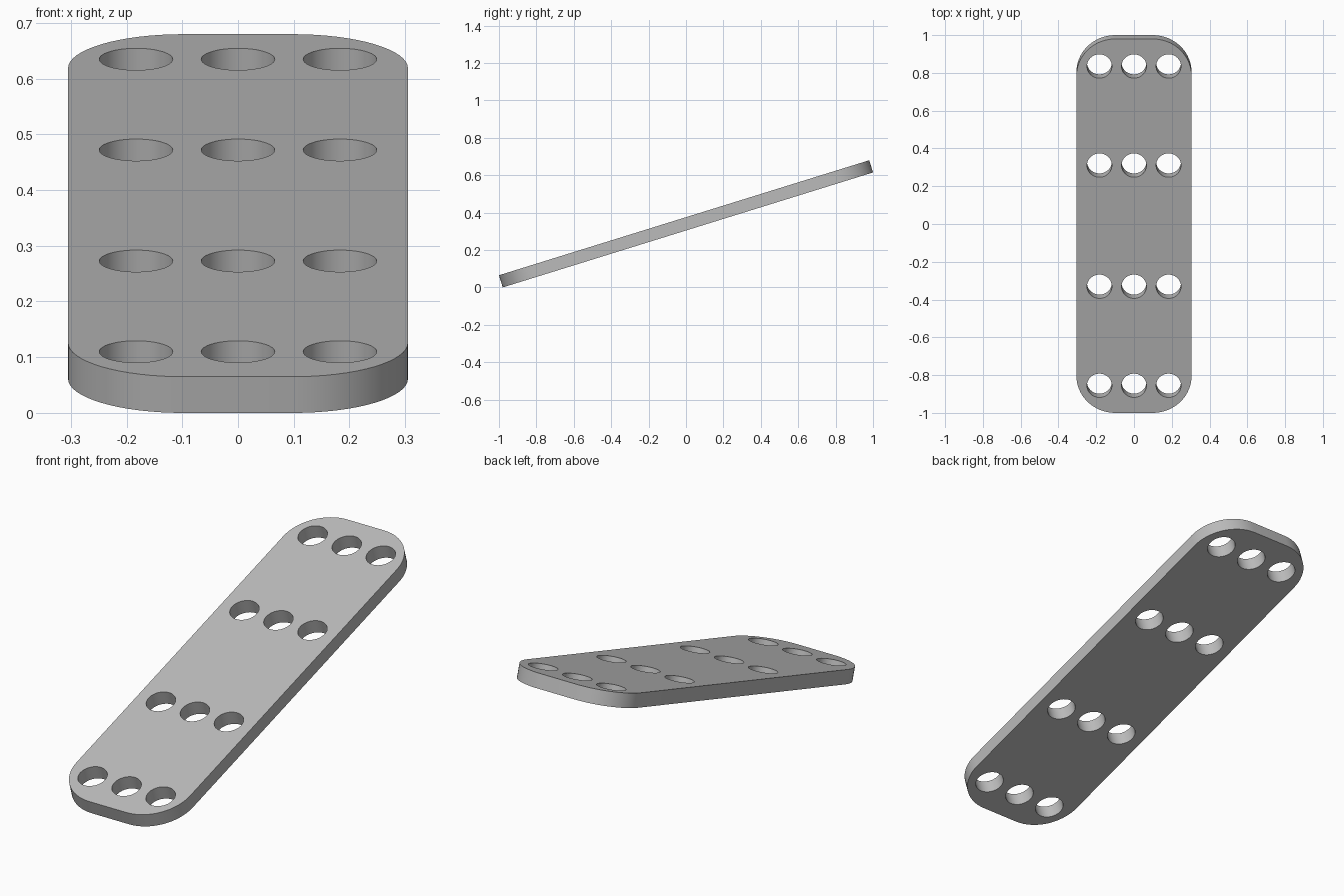
import bpy, bmesh
from math import sin, cos, pi, radians

LENGTH, WIDTH, THICK = 2.073, 0.61, 0.068
CORNER, HOLE = 0.206, 0.066
TILT = radians(17.25)

cube = bpy.data.objects.get("Cube")
if cube:
    bpy.data.objects.remove(cube, do_unlink=True)

grey = bpy.data.materials.new("plain grey")
grey.use_nodes = True
grey.diffuse_color = (0.5, 0.5, 0.5, 1)
grey.node_tree.nodes["Principled BSDF"].inputs["Base Color"].default_value = (0.5, 0.5, 0.5, 1)


def arc(cx, cy, r, start, sweep, steps):
    angles = [start + sweep * i / steps for i in range(steps + 1)]
    return [(cx + r * cos(a), cy + r * sin(a)) for a in angles]


def add_loop(curve, points):
    spline = curve.splines.new('POLY')
    spline.points.add(len(points) - 1)
    for p, (x, y) in zip(spline.points, points):
        p.co = (x, y, 0, 1)
    spline.use_cyclic_u = True


# Flat profile: rounded rectangle with four rows of three holes
profile = bpy.data.curves.new("plate_profile", 'CURVE')
profile.dimensions = '2D'
profile.fill_mode = 'BOTH'
profile.extrude = THICK / 2
dx, dy = WIDTH / 2 - CORNER, LENGTH / 2 - CORNER
outline = []
for i, (sx, sy) in enumerate([(1, 1), (-1, 1), (-1, -1), (1, -1)]):
    outline += arc(sx * dx, sy * dy, CORNER, i * pi / 2, pi / 2, 16)
add_loop(profile, outline)
for y in (-0.885, -0.336, 0.336, 0.885):
    for x in (-0.183, 0, 0.183):
        add_loop(profile, arc(x, y, HOLE, 0, 2 * pi, 48)[:-1])

# Turn the extruded profile into a welded mesh
helper = bpy.data.objects.new("plate_helper", profile)
bpy.context.collection.objects.link(helper)
bpy.context.view_layer.update()
mesh = bpy.data.meshes.new_from_object(helper.evaluated_get(bpy.context.evaluated_depsgraph_get()))
bpy.data.objects.remove(helper, do_unlink=True)
bm = bmesh.new()
bm.from_mesh(mesh)
bmesh.ops.remove_doubles(bm, verts=bm.verts, dist=0.0001)
bmesh.ops.recalc_face_normals(bm, faces=bm.faces)
bm.to_mesh(mesh)
bm.free()
mesh.materials.clear()
mesh.materials.append(grey)

# Sloping perforated plate, resting on its front edge
plate = bpy.data.objects.new("perforated_plate", mesh)
bpy.context.collection.objects.link(plate)
plate.rotation_euler.x = TILT
plate.location.z = (LENGTH * sin(TILT) + THICK * cos(TILT)) / 2
bpy.context.view_layer.objects.active = plate
plate.select_set(True)
bpy.ops.object.shade_smooth_by_angle(angle=radians(30))
